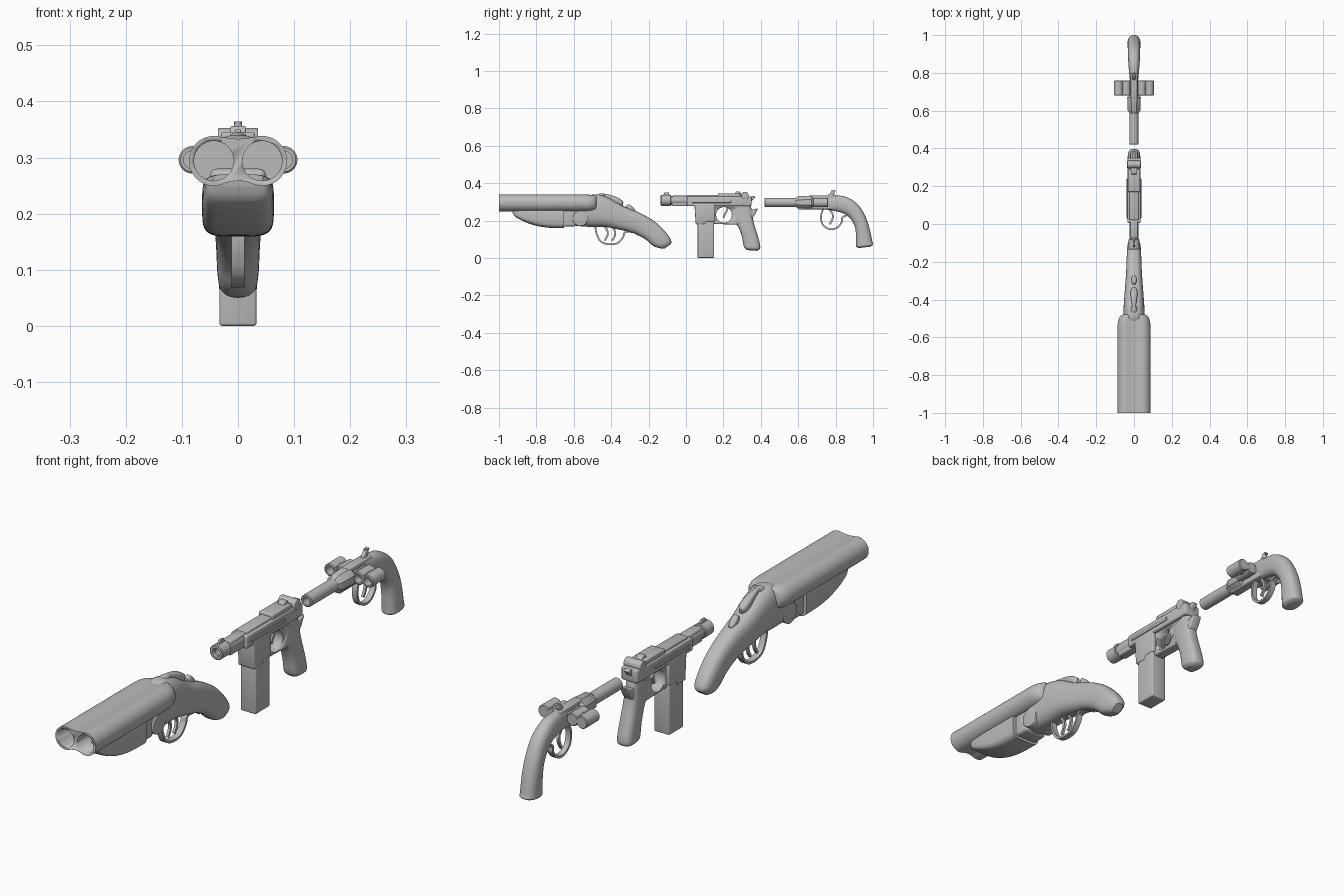
import bpy, bmesh, math
from mathutils import Vector

steel = bpy.data.materials.new("plain_grey")
steel.diffuse_color = (0.5, 0.5, 0.5, 1)


def finish(name, bm, bevel=0.0):
    bmesh.ops.remove_doubles(bm, verts=bm.verts, dist=1e-5)
    bmesh.ops.recalc_face_normals(bm, faces=bm.faces)
    me = bpy.data.meshes.new(name)
    bm.to_mesh(me)
    bm.free()
    ob = bpy.data.objects.new(name, me)
    bpy.context.collection.objects.link(ob)
    me.materials.append(steel)
    bpy.ops.object.select_all(action='DESELECT')
    ob.select_set(True)
    bpy.context.view_layer.objects.active = ob
    if bevel:
        m = ob.modifiers.new("bevel", 'BEVEL')
        m.width, m.segments, m.limit_method, m.angle_limit = bevel, 3, 'ANGLE', 0.6
        bpy.ops.object.modifier_apply(modifier="bevel")
    bpy.ops.object.shade_smooth_by_angle(angle=math.radians(35))
    return ob


def loft(name, rings, bevel=0.0, caps=True, closed=False):
    bm = bmesh.new()
    vs = [[bm.verts.new(p) for p in r] for r in rings]
    n = len(vs[0])
    pairs = list(zip(vs, vs[1:])) + ([(vs[-1], vs[0])] if closed else [])
    for a, b in pairs:
        for i in range(n):
            bm.faces.new((a[i], a[(i + 1) % n], b[(i + 1) % n], b[i]))
    if caps and not closed:
        bm.faces.new(vs[0])
        bm.faces.new(vs[-1])
    return finish(name, bm, bevel)


def smooth(pts, k=5):
    # Catmull-Rom through tuples of any length
    out = []
    for i in range(len(pts) - 1):
        p0, p1, p2, p3 = (pts[max(i - 1, 0)], pts[i], pts[i + 1], pts[min(i + 2, len(pts) - 1)])
        for j in range(k):
            t = j / k
            out.append(tuple(0.5 * (2 * b + (c - a) * t + (2 * a - 5 * b + 4 * c - d) * t * t
                       + (3 * b - a - 3 * c + d) * t ** 3) for a, b, c, d in zip(p0, p1, p2, p3)))
    return out + [tuple(pts[-1])]


def body(name, secs, e=0.7, k=5, n=36):
    # sections: top y,z  bottom y,z  half width
    rings = []
    for ty, tz, by, bz, w in (smooth(secs, k) if k > 1 else secs):
        ring = []
        for i in range(n):
            a = 2 * math.pi * i / n
            c, s = math.cos(a), math.sin(a)
            c, s = math.copysign(abs(c) ** e, c), math.copysign(abs(s) ** e, s)
            ring.append((w * c, (ty + by) / 2 + s * (ty - by) / 2, (tz + bz) / 2 + s * (tz - bz) / 2))
        rings.append(ring)
    return loft(name, rings)


def lathe(name, prof, x=0, z=0, n=32, turn=0.0):
    # profile of (y, radius) about an axis along y
    rings = [[(x + r * math.cos(turn + 2 * math.pi * i / n), y, z + r * math.sin(turn + 2 * math.pi * i / n))
              for i in range(n)] for y, r in prof]
    return loft(name, rings)


def tube(name, y0, y1, r, bore, x=0, z=0, depth=0.15):
    c = 0.003
    return lathe(name, [(y1, r - c), (y1 - c, r), (y0 + c, r), (y0, r - c), (y0, bore), (y0 + depth, bore)], x, z)


def cross(name, y, z, r, w, n=28):
    # cylinder lying along x
    return loft(name, [[(x, y + r * math.cos(2 * math.pi * i / n), z + r * math.sin(2 * math.pi * i / n))
                        for i in range(n)] for x in (-w, w)], bevel=min(0.003, r / 4))


def plate(name, pts, w, bevel=0.005, k=0):
    if k:
        pts = smooth(pts, k)
    return loft(name, [[(x, y, z) for y, z in pts] for x in (-w, w)], bevel)


def box(name, y0, y1, z0, z1, w, bevel=0.005):
    return plate(name, [(y0, z0), (y1, z0), (y1, z1), (y0, z1)], w, bevel)


def strap(name, path, w, t, k=6):
    p = [Vector(q) for q in smooth(path, k)]
    rings = []
    for i, q in enumerate(p):
        d = (p[min(i + 1, len(p) - 1)] - p[max(i - 1, 0)]).normalized()
        a, b = q + Vector((-d.y, d.x)) * t, q - Vector((-d.y, d.x)) * t
        rings.append([(-w, a.x, a.y), (w, a.x, a.y), (w, b.x, b.y), (-w, b.x, b.y)])
    return loft(name, rings)


def cut(ob, cutter):
    m = ob.modifiers.new("cut", 'BOOLEAN')
    m.operation, m.object, m.solver = 'DIFFERENCE', cutter, 'EXACT'
    bpy.context.view_layer.objects.active = ob
    bpy.ops.object.modifier_apply(modifier="cut")
    bpy.data.objects.remove(cutter)


# ---- Front item: double barrel
def barrel_ring(y, s):
    R, cx, cz = 0.0445, 0.043, 0.294
    half = [(cx + R * math.cos(math.radians(a)), R * math.sin(math.radians(a))) for a in range(-120, 111, 10)]
    pts = half + [(0, 0.039)] + [(-x, z) for x, z in reversed(half)] + [(0, -0.035)]
    return [(x * s, y, cz + z * (0.5 + s / 2)) for x, z in pts]


barrels = loft("double_barrel", [barrel_ring(y, s) for y, s in
               [(-1, 1), (-0.54, 1), (-0.515, 0.97), (-0.497, 0.9), (-0.485, 0.8), (-0.478, 0.66)]])
for sx in (-1, 1):
    cut(barrels, lathe("bore_cutter", [(-1.1, 0.0355), (-0.62, 0.0355)], sx * 0.043, 0.294))

# fore-end, hinge and receiver
body("fore_end", [(-0.93, 0.27, -0.93, 0.25, 0.045), (-0.91, 0.27, -0.91, 0.218, 0.057),
                  (-0.834, 0.27, -0.834, 0.182, 0.063), (-0.75, 0.27, -0.75, 0.163, 0.064),
                  (-0.652, 0.27, -0.652, 0.159, 0.064)], e=0.45)
box("fore_end_iron", -0.66, -0.59, 0.168, 0.28, 0.05, 0.012)
cross("hinge", -0.565, 0.21, 0.04, 0.056)
body("receiver_and_stock", [(-0.6, 0.26, -0.6, 0.173, 0.052), (-0.54, 0.315, -0.55, 0.168, 0.056),
     (-0.49, 0.34, -0.5, 0.166, 0.057), (-0.42, 0.325, -0.43, 0.165, 0.054), (-0.33, 0.275, -0.36, 0.152, 0.048),
     (-0.245, 0.24, -0.275, 0.13, 0.042), (-0.165, 0.193, -0.215, 0.098, 0.039), (-0.105, 0.134, -0.18, 0.068, 0.037),
     (-0.08, 0.095, -0.145, 0.053, 0.032), (-0.08, 0.075, -0.115, 0.05, 0.018)], e=0.75)

# opening lever and tang safety
lathe("lever_pivot", [(-0.475, 0.004), (-0.47, 0.013), (-0.455, 0.019), (-0.44, 0.016), (-0.43, 0.004)], 0, 0.327)
body("opening_lever", [(-0.45, 0.345, -0.45, 0.315, 0.008), (-0.41, 0.338, -0.415, 0.305, 0.013),
                       (-0.37, 0.325, -0.38, 0.29, 0.018), (-0.345, 0.31, -0.355, 0.28, 0.016),
                       (-0.335, 0.298, -0.338, 0.28, 0.006)])
body("safety_button", [(-0.32, 0.28, -0.32, 0.26, 0.006), (-0.305, 0.287, -0.31, 0.25, 0.013),
                       (-0.285, 0.272, -0.29, 0.245, 0.013), (-0.27, 0.255, -0.27, 0.24, 0.006)])

# trigger guard and two triggers
strap("front_trigger_guard", [(-0.485, 0.17), (-0.478, 0.13), (-0.455, 0.088), (-0.41, 0.073), (-0.365, 0.08),
                              (-0.337, 0.11), (-0.325, 0.137), (-0.28, 0.137), (-0.25, 0.12)], 0.012, 0.0045)
for y in (-0.435, -0.395):
    strap("curved_trigger", [(y, 0.17), (y + 0.016, 0.14), (y + 0.013, 0.115), (y, 0.093)], 0.005, 0.005)

# ---- Middle item: barrel, sights, receiver
tube("middle_barrel", -0.12, 0.05, 0.024, 0.015, z=0.308)
tube("muzzle_ring", -0.135, -0.08, 0.029, 0.017, z=0.308)
plate("front_sight", [(-0.125, 0.33), (-0.085, 0.33), (-0.092, 0.35), (-0.115, 0.35)], 0.005, 0.002)
box("barrel_shroud", -0.075, 0.03, 0.277, 0.333, 0.02, 0.006)
box("middle_receiver", 0.005, 0.35, 0.277, 0.328, 0.035, 0.006)
box("receiver_top", 0.02, 0.3, 0.315, 0.337, 0.024, 0.006)
box("top_panel", 0.17, 0.29, 0.32, 0.345, 0.03, 0.004)
for sx in (-1, 1):
    o = box("side_rail", 0.03, 0.24, 0.295, 0.308, 0.003, 0.002)
    o.location.x = sx * 0.0355
plate("rear_sight", [(0.255, 0.335), (0.3, 0.335), (0.285, 0.356), (0.268, 0.356)], 0.014, 0.003)
cross("cocking_knob", 0.315, 0.333, 0.02, 0.036)
plate("middle_hammer", [(0.32, 0.29), (0.34, 0.28), (0.352, 0.305), (0.372, 0.325), (0.362, 0.332), (0.335, 0.325)],
      0.011, 0.003)

# magazine and its housing
box("magazine", 0.062, 0.15, 0, 0.21, 0.033, 0.005)
plate("magazine_housing", [(0.052, 0.18), (0.1, 0.18), (0.11, 0.195), (0.155, 0.195), (0.155, 0.29), (0.045, 0.29)],
      0.036, 0.005)

# guard block with round finger hole, trigger
guard = plate("finger_guard", [(0.14, 0.182), (0.27, 0.178), (0.32, 0.2), (0.34, 0.29), (0.14, 0.29)], 0.022, 0.006)
cut(guard, cross("hole_cutter", 0.203, 0.23, 0.042, 0.1))
strap("middle_trigger", [(0.225, 0.28), (0.217, 0.25), (0.208, 0.235), (0.2, 0.215)], 0.006, 0.005)

# grip with rear spur
body("middle_grip", [(0.345, 0.285, 0.255, 0.255, 0.026), (0.352, 0.25, 0.262, 0.195, 0.028),
                     (0.362, 0.19, 0.285, 0.155, 0.031), (0.38, 0.13, 0.3, 0.11, 0.032),
                     (0.394, 0.08, 0.306, 0.075, 0.033), (0.396, 0.05, 0.312, 0.055, 0.032),
                     (0.38, 0.038, 0.325, 0.042, 0.02)])
plate("grip_spur", [(0.3, 0.27), (0.335, 0.252), (0.385, 0.266), (0.37, 0.235), (0.35, 0.205), (0.29, 0.2)], 0.02, 0.006)

# ---- Rear item: barrel and frame
tube("rear_barrel", 0.42, 0.62, 0.024, 0.015, z=0.297)
lathe("octagon_collar", [(0.585, 0.025), (0.6, 0.036), (0.67, 0.039), (0.682, 0.03)], 0, 0.297, 8, math.pi / 8)
box("frame_top", 0.66, 0.8, 0.315, 0.335, 0.018, 0.005)
box("frame_bottom", 0.6, 0.8, 0.26, 0.285, 0.02, 0.006)

# sliding row of chambers
for i in range(-2, 3):
    tube("chamber", 0.68, 0.76, 0.0245, 0.016, x=i * 0.0407, z=0.296, depth=0.06)
box("chamber_bridge", 0.71, 0.73, 0.279, 0.313, 0.085, 0.003)

# curved grip
body("rear_grip", [(0.755, 0.334, 0.755, 0.258, 0.021), (0.805, 0.334, 0.8, 0.25, 0.026),
                   (0.86, 0.325, 0.845, 0.237, 0.03), (0.92, 0.285, 0.878, 0.212, 0.032),
                   (0.96, 0.22, 0.9, 0.175, 0.033), (0.982, 0.155, 0.908, 0.135, 0.034),
                   (0.997, 0.085, 0.909, 0.08, 0.034), (1.0, 0.07, 0.91, 0.06, 0.033),
                   (0.985, 0.06, 0.925, 0.053, 0.02)], e=0.85)

# hammer, guard, trigger
body("rear_hammer", [(0.79, 0.315, 0.755, 0.315, 0.009), (0.792, 0.337, 0.765, 0.342, 0.008),
                     (0.795, 0.345, 0.778, 0.352, 0.009), (0.795, 0.358, 0.778, 0.364, 0.006)])
strap("hammer_spur", [(0.775, 0.335), (0.782, 0.35), (0.79, 0.357), (0.798, 0.36)], 0.007, 0.004)
strap("rear_trigger_guard", [(0.735, 0.265), (0.722, 0.225), (0.73, 0.18), (0.765, 0.155), (0.805, 0.16),
                             (0.832, 0.19), (0.835, 0.215), (0.86, 0.228)], 0.011, 0.0045)
strap("rear_trigger", [(0.765, 0.265), (0.785, 0.23), (0.782, 0.205), (0.768, 0.18)], 0.005, 0.005)
